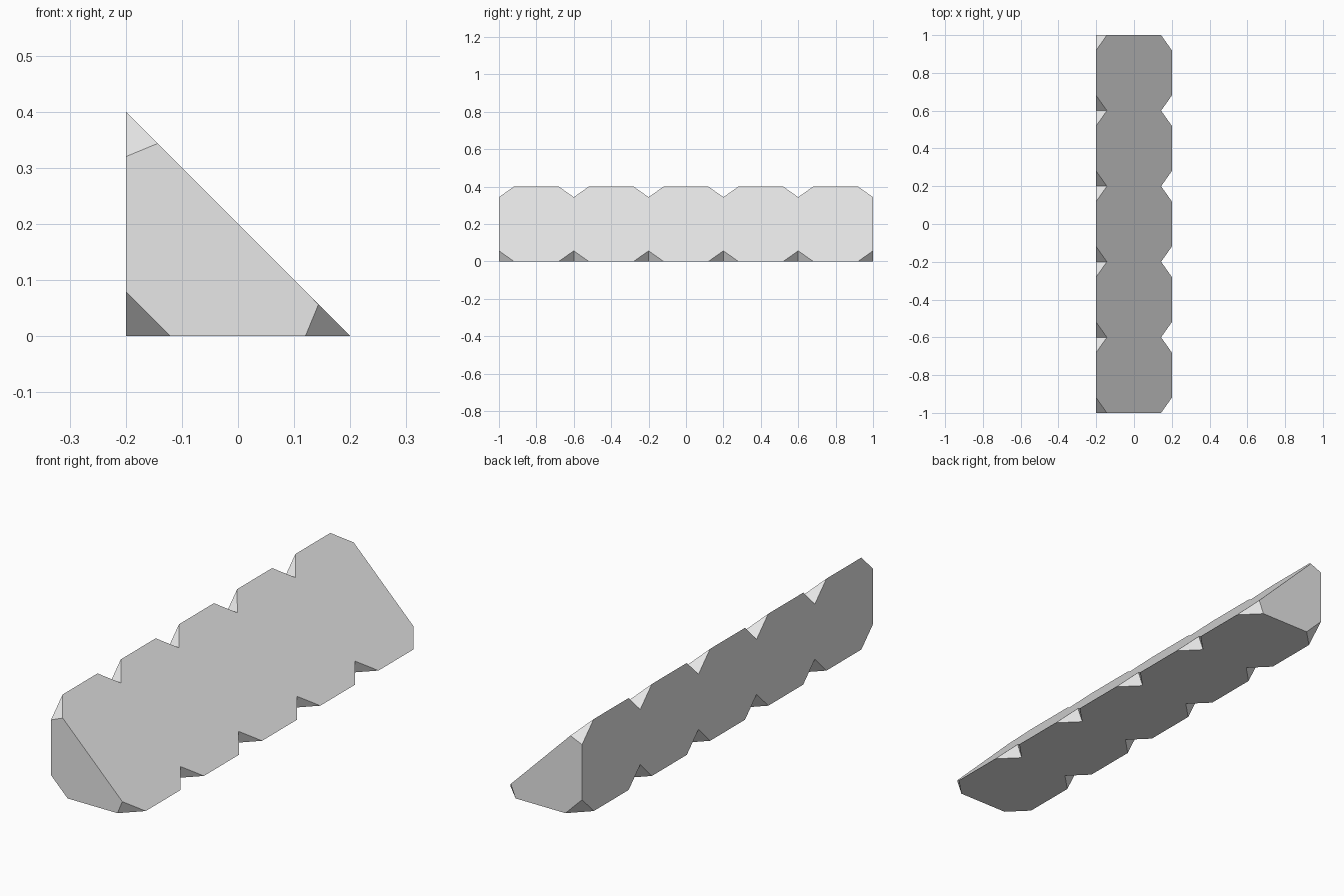
import bpy
import bmesh
from mathutils import Vector

if "Cube" in bpy.data.objects:
    bpy.data.objects.remove(bpy.data.objects["Cube"], do_unlink=True)

MODULES, SIZE, CUT = 5, 0.4, 0.08
HALF = SIZE / 2
START = -MODULES * SIZE / 2

# Right-triangle cross-section in x and z
PROFILE = [(-HALF, 0), (HALF, 0), (-HALF, SIZE)]


def clipped_corner_points(y0, y1):
    """Points one cut length along every edge that meets a prism corner."""
    points = []
    for y, other_y in ((y0, y1), (y1, y0)):
        ring = [Vector((x, y, z)) for x, z in PROFILE]
        for i, corner in enumerate(ring):
            far_end = Vector((corner.x, other_y, corner.z))
            for target in (ring[i - 1], ring[(i + 1) % 3], far_end):
                points.append(corner + (target - corner).normalized() * CUT)
    return points


bm = bmesh.new()

# One wedge with clipped corners per module
for n in range(MODULES):
    y0 = START + n * SIZE
    verts = [bm.verts.new(p) for p in clipped_corner_points(y0, y0 + SIZE)]
    bmesh.ops.convex_hull(bm, input=verts)

# Open the joints between modules and weld them into one bar
bm.normal_update()
inner = [f for f in bm.faces
         if abs(f.normal.y) > 0.99 and abs(f.calc_center_median().y) < -START - 0.01]
bmesh.ops.delete(bm, geom=inner, context="FACES")
bmesh.ops.remove_doubles(bm, verts=bm.verts[:], dist=0.001)
bmesh.ops.dissolve_limit(bm, angle_limit=0.01, verts=bm.verts[:], edges=bm.edges[:])
bmesh.ops.recalc_face_normals(bm, faces=bm.faces[:])

mesh = bpy.data.meshes.new("notched_wedge_bar")
bm.to_mesh(mesh)
bm.free()

# Plain light grey
grey = bpy.data.materials.new("light_grey")
grey.use_nodes = True
colour = (0.8, 0.8, 0.8, 1)
grey.diffuse_color = colour
grey.node_tree.nodes["Principled BSDF"].inputs["Base Color"].default_value = colour
mesh.materials.append(grey)

bar = bpy.data.objects.new("notched_wedge_bar", mesh)
bpy.context.collection.objects.link(bar)
